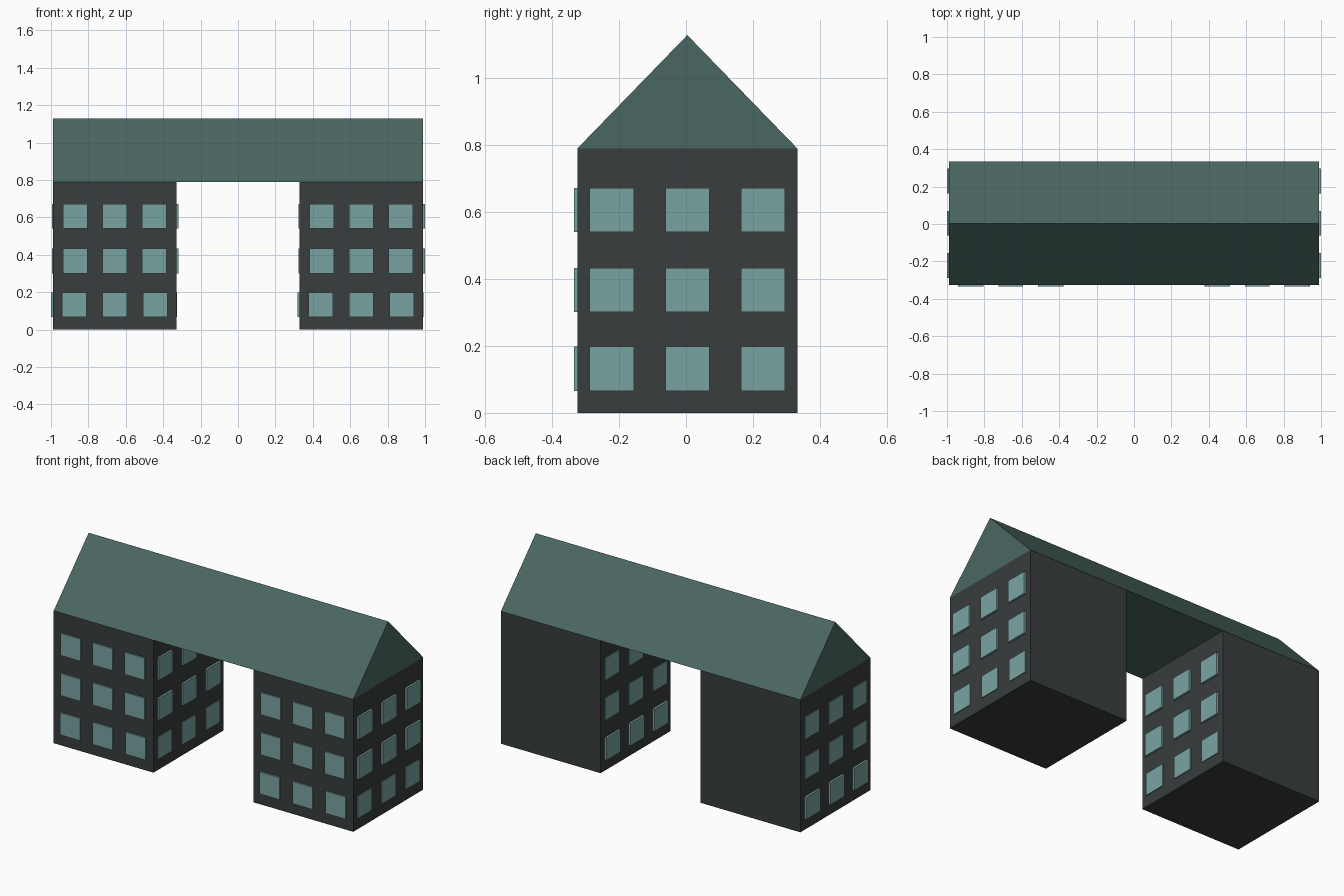
import bpy
import bmesh
from mathutils import Matrix, Vector

cube = bpy.data.objects.get("Cube")
if cube:
    bpy.data.objects.remove(cube, do_unlink=True)


def material(name, srgb):
    linear = [((c / 255 + 0.055) / 1.055) ** 2.4 for c in srgb]
    mat = bpy.data.materials.new(name)
    mat.use_nodes = True
    mat.diffuse_color = (*linear, 1)
    mat.node_tree.nodes["Principled BSDF"].inputs["Base Color"].default_value = (*linear, 1)
    return mat


def finish(name, bm, mat):
    bmesh.ops.recalc_face_normals(bm, faces=bm.faces)
    mesh = bpy.data.meshes.new(name)
    bm.to_mesh(mesh)
    bm.free()
    mesh.materials.append(mat)
    obj = bpy.data.objects.new(name, mesh)
    bpy.context.collection.objects.link(obj)
    return obj


def add_box(bm, centre, size):
    bmesh.ops.create_cube(
        bm, size=1, matrix=Matrix.Translation(centre) @ Matrix.Diagonal((*size, 1)))


wall_mat = material("charcoal wall", (56, 61, 61))
roof_mat = material("dark green roof", (74, 103, 98))
glass_mat = material("pale teal glass", (121, 164, 161))

WIDTH, HEIGHT, MID_Y = 0.658, 0.79, 0.004
HALF = WIDTH / 2
PANE, LIP = 0.132, 0.009
ROWS = (0.132, 0.367, 0.606)

for side, label in ((-1, "right"), (1, "left")):
    tower_x = side * 0.659

    # Tower walls
    bm = bmesh.new()
    add_box(bm, (tower_x, MID_Y, HEIGHT / 2), (WIDTH, WIDTH, HEIGHT))
    finish(label + "_tower", bm, wall_mat)

    # Raised window panes: the lowest row is spaced a little wider
    front, outer, inner = bmesh.new(), bmesh.new(), bmesh.new()
    for row, z in enumerate(ROWS):
        spacing = 0.217 if row == 0 else 0.211
        shift = -0.004 if row == 0 else 0.003
        for col in (-1, 0, 1):
            add_box(front, (tower_x + col * spacing, MID_Y - HALF - LIP / 2, z),
                    (PANE, LIP, PANE))
            y = MID_Y + col * 0.226
            for bm, out in ((outer, side), (inner, -side)):
                lip = LIP + out * shift
                add_box(bm, (tower_x + out * (HALF + lip / 2), y, z),
                        (lip, PANE, PANE))
    for bm, face in ((front, "front"), (outer, "outer"), (inner, "inner")):
        finish(f"{label}_tower_{face}_windows", bm, glass_mat)

# Gabled roof bridging both towers
bm = bmesh.new()
gable = [bm.verts.new((-0.988, y, z)) for y, z in
         ((MID_Y - HALF, HEIGHT), (MID_Y + HALF, HEIGHT), (MID_Y, 1.129))]
end = bm.faces.new(gable)
extruded = bmesh.ops.extrude_face_region(bm, geom=[end], use_keep_orig=True)
bmesh.ops.translate(bm, vec=Vector((1.976, 0, 0)),
                    verts=[g for g in extruded["geom"] if isinstance(g, bmesh.types.BMVert)])
finish("roof", bm, roof_mat)
